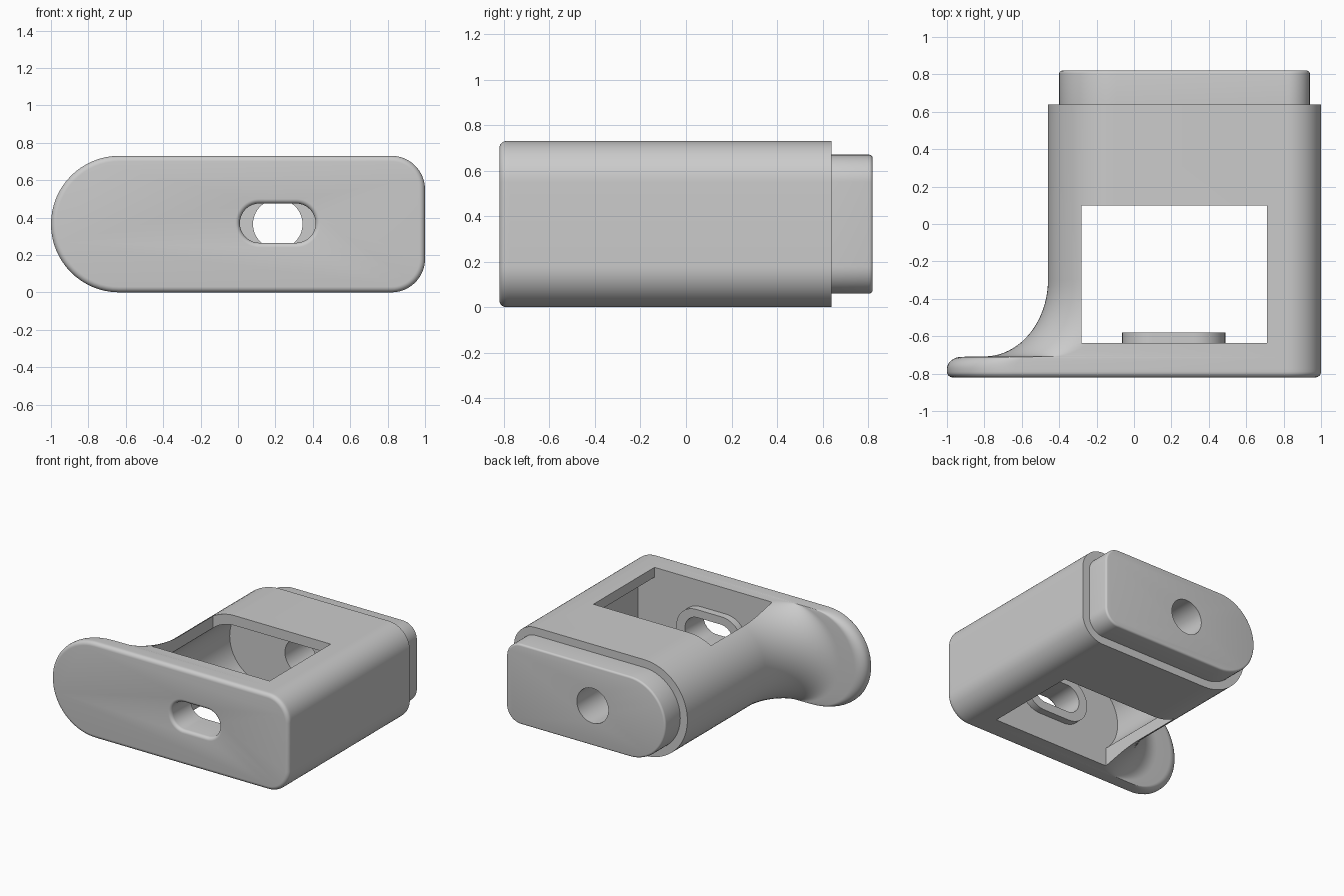
import bpy, bmesh, math

if "Cube" in bpy.data.objects:
    bpy.data.objects.remove(bpy.data.objects["Cube"])

grey = bpy.data.materials.new("mid_grey")
grey.diffuse_color = (0.6, 0.6, 0.6, 1)
grey.use_nodes = True
grey.node_tree.nodes["Principled BSDF"].inputs["Base Color"].default_value = grey.diffuse_color
BODY = (-1.0, 1.0, 0.0, 0.73, 0.365, 0.18)


def outline(x0, x1, z0, z1, rl, rr, n=16):
    """Rounded rectangle in xz with separate left and right corner radii."""
    pts = []
    for cx, cz, r, start in ((x1 - rr, z1 - rr, rr, 0), (x0 + rl, z1 - rl, rl, 90),
                             (x0 + rl, z0 + rl, rl, 180), (x1 - rr, z0 + rr, rr, 270)):
        for i in range(n + 1):
            a = math.radians(start + 90 * i / n)
            pts.append((cx + r * math.cos(a), cz + r * math.sin(a)))
    return pts


def inset(shape, d):
    x0, x1, z0, z1, rl, rr = shape
    return (x0 + d, x1 - d, z0 + d, z1 - d, max(rl - d, 0), max(rr - d, 0))


def loft(name, sections):
    """Skin a list of (y, shape) sections into a closed solid."""
    bm = bmesh.new()
    rings = [[bm.verts.new((x, y, z)) for x, z in outline(*s)] for y, s in sections]
    for a, b in zip(rings, rings[1:]):
        for i in range(len(a)):
            j = (i + 1) % len(a)
            bm.faces.new((a[i], a[j], b[j], b[i]))
    bm.faces.new(rings[0])
    bm.faces.new(rings[-1])
    bmesh.ops.remove_doubles(bm, verts=bm.verts, dist=1e-5)
    bmesh.ops.recalc_face_normals(bm, faces=bm.faces)
    me = bpy.data.meshes.new(name)
    bm.to_mesh(me)
    bm.free()
    me.materials.append(grey)
    ob = bpy.data.objects.new(name, me)
    bpy.context.collection.objects.link(ob)
    return ob


def cut(ob, cutter):
    bpy.context.view_layer.objects.active = ob
    m = ob.modifiers.new("cut", 'BOOLEAN')
    m.operation, m.solver, m.object = 'DIFFERENCE', 'EXACT', cutter
    bpy.ops.object.modifier_apply(modifier=m.name)


def quarter(n):
    return [math.pi / 2 * i / n for i in range(n + 1)]


# Housing: rounded front edge, flared finger flange, body, stepped rear plug
def body(left):
    return (left,) + BODY[1:]


sections = [(-0.82 + 0.03 * (1 - math.cos(a)), inset(BODY, 0.03 * (1 - math.sin(a))))
            for a in quarter(6)]
sections += [(-0.775 + 0.065 * math.sin(a), body(-0.92 - 0.08 * math.cos(a)))
             for a in quarter(10)]
sections += [(-0.298 - 0.41 * math.cos(a), body(-0.80 + 0.34 * math.sin(a)))
             for a in quarter(20)]
sections.append((0.64, body(-0.46)))
plug = inset(body(-0.46), 0.06)
sections.append((0.64, plug))
sections += [(0.805 + 0.015 * math.sin(a), inset(plug, 0.015 * (1 - math.cos(a))))
             for a in quarter(4)]
housing = loft("housing", sections)

# Raised collar around the slot on the inner front wall
collar = loft("slot_collar", [(y, (-0.063, 0.488, 0.2, 0.535, 0.167, 0.167))
                              for y in (-0.65, -0.58)])

# Cutters: inner cavity, vertical window, rear round hole, flared front slot
cavity = loft("cavity_cutter", [(y, (-0.385, 0.85, 0.075, 0.655, 0.29, 0))
                                for y in (-0.635, 0.45)])
window = loft("window_cutter", [(y, (-0.28, 0.71, -0.5, 1.3, 0, 0))
                                for y in (-0.635, 0.10)])
hole = loft("hole_cutter", [(y, (0.08, 0.345, 0.2325, 0.4975, 0.1325, 0.1325))
                            for y in (0.3, 1.0)])
slot_shape = (0.01, 0.415, 0.265, 0.475, 0.105, 0.105)
slot_sections = [(-0.9, inset(slot_shape, -0.025))]
slot_sections += [(-0.82 + 0.025 * (1 - math.cos(a)), inset(slot_shape, -0.025 * (1 - math.sin(a))))
                  for a in quarter(6)]
slot_sections.append((-0.5, slot_shape))
slot = loft("slot_cutter", slot_sections)

for c in (cavity, window, hole, slot):
    cut(housing, c)
cut(collar, slot)
for c in (cavity, window, hole, slot):
    bpy.data.objects.remove(c)

# Smooth shading with sharp edges kept
for ob in (housing, collar):
    bpy.ops.object.select_all(action='DESELECT')
    ob.select_set(True)
    bpy.context.view_layer.objects.active = ob
    bpy.ops.object.shade_smooth_by_angle(angle=math.radians(30))
